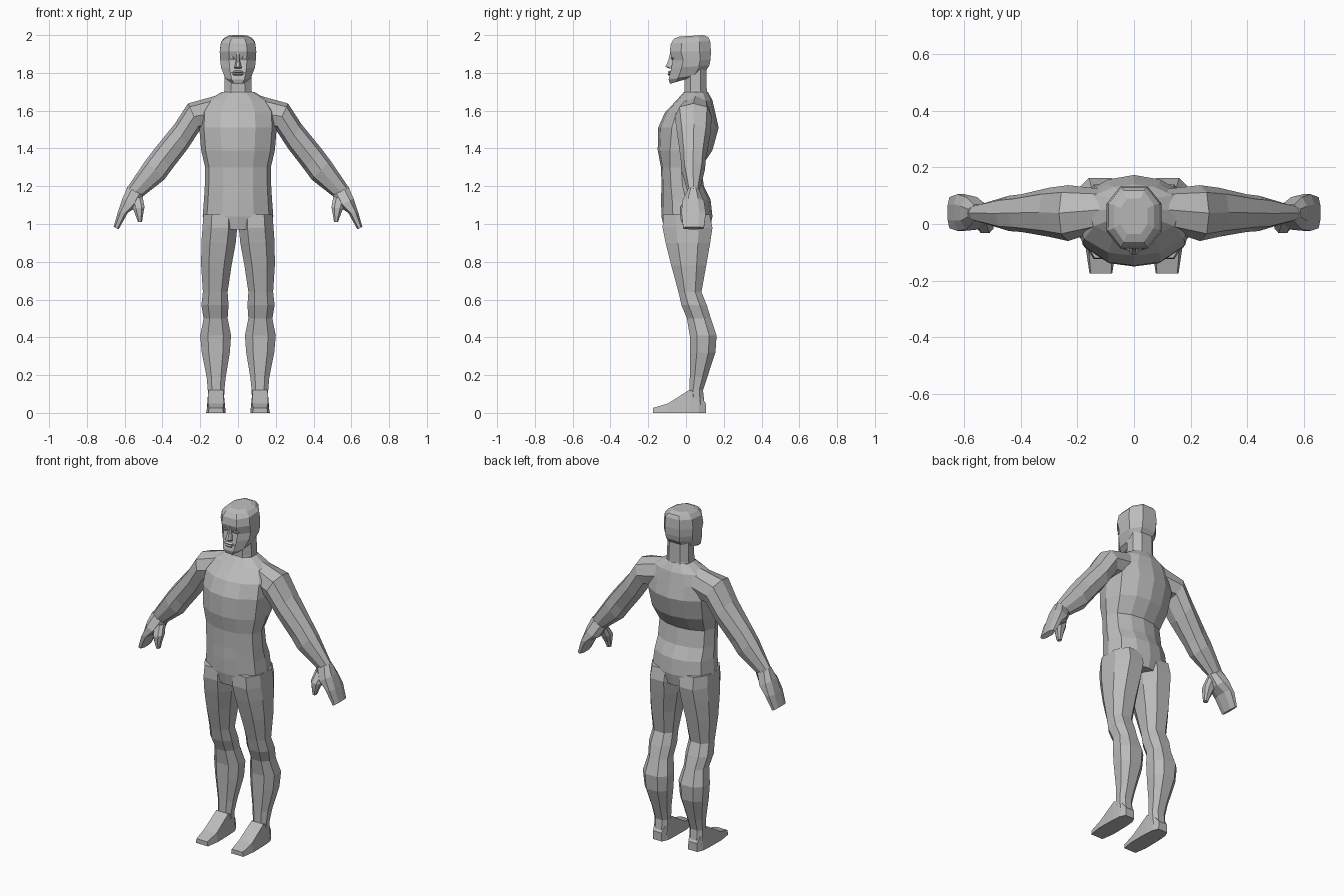
import bpy, bmesh
from mathutils import Vector

grey = bpy.data.materials.new("clay grey")
grey.diffuse_color = (0.5, 0.5, 0.5, 1)

# Unit cross-sections, going round once
BODY_HALF = [(0, -1), (.45, -.92), (.88, -.55), (1, 0), (.86, .6), (.45, .9), (0, 1)]
BODY = BODY_HALF + [(-x, y) for x, y in BODY_HALF[-2:0:-1]]
FLAT = [(.5, -1), (1, -.45), (1, .45), (.5, 1), (-.5, 1), (-1, .45), (-1, -.45), (-.5, -1)]
POINT = [(0, -1), (.74, -.74), (1, 0), (.74, .74), (0, 1), (-.74, .74), (-1, 0), (-.74, -.74)]
BOX = [(1, -1), (1, 1), (-1, 1), (-1, -1)]


def finish(name, bm, mirror):
    bmesh.ops.recalc_face_normals(bm, faces=bm.faces[:])
    me = bpy.data.meshes.new(name)
    bm.to_mesh(me)
    bm.free()
    me.materials.append(grey)
    ob = bpy.data.objects.new(name, me)
    bpy.context.collection.objects.link(ob)
    if mirror:
        ob.modifiers.new("mirror", 'MIRROR').use_mirror_merge = False
    return ob


def loft(name, rings, mirror=False):
    """Skin a list of equal-length rings and cap both ends."""
    bm = bmesh.new()
    vs = [[bm.verts.new(p) for p in r] for r in rings]
    n = len(vs[0])
    for a, b in zip(vs, vs[1:]):
        for i in range(n):
            bm.faces.new((a[i], a[(i + 1) % n], b[(i + 1) % n], b[i]))
    bm.faces.new(vs[0])
    bm.faces.new(vs[-1])
    return finish(name, bm, mirror)


def level(shape, x0, x1, y0, y1, zf, zb=None):
    """Ring spanning x0..x1, y0..y1; zf and zb are front and back heights."""
    zb = zf if zb is None else zb
    return [Vector(((x0 + x1) / 2 + u * (x1 - x0) / 2, (y0 + y1) / 2 + v * (y1 - y0) / 2,
                    zf + (zb - zf) * (v + 1) / 2)) for u, v in shape]


def across(shape, top, bottom, y0, y1):
    """Ring for a limb, between a top and a bottom (x, z) point."""
    t, b = Vector((top[0], 0, top[1])), Vector((bottom[0], 0, bottom[1]))
    return [(t + b) / 2 + (t - b) / 2 * u + Vector((0, (y0 + y1) / 2 + v * (y1 - y0) / 2, 0))
            for u, v in shape]


# Torso: z, half width, front y, back y
loft("torso", [level(BODY, -w, w, f, b, z) for z, w, f, b in [
    (.97, .165, -.115, .125), (1.04, .187, -.13, .14), (1.13, .18, -.132, .13),
    (1.2, .176, -.13, .095), (1.3, .174, -.132, .08), (1.39, .195, -.15, .14),
    (1.51, .205, -.147, .173), (1.59, .2, -.112, .155), (1.655, .16, -.05, .14),
    (1.70, .085, -.01, .115)]])

# Neck
loft("neck", [level(FLAT, -w, w, f, b, z) for z, w, f, b in [
    (1.66, .08, -.01, .115), (1.71, .072, -.008, .11), (1.82, .07, -.01, .108)]])

# Head: front z, back z, half width, front y, back y
loft("head", [level(FLAT, -w, w, f, b, zf, zb) for zf, zb, w, f, b in [
    (1.742, 1.775, .042, -.085, .03), (1.765, 1.79, .068, -.092, .09),
    (1.825, 1.84, .09, -.078, .124), (1.865, 1.87, .094, -.07, .13),
    (1.912, 1.915, .097, -.086, .132), (1.955, 1.97, .09, -.08, .128),
    (1.98, 1.99, .07, -.064, .118), (1.992, 2.0, .048, -.035, .09)]])

# Nose, lips and eyes
loft("nose", [level(FLAT, -w, w, f, -.06, z) for z, w, f in [
    (1.822, .018, -.088), (1.832, .018, -.109), (1.865, .01, -.094), (1.905, .008, -.084)]])
loft("lips", [level(FLAT, -w, w, f, -.07, z) for z, w, f in [
    (1.785, .02, -.09), (1.793, .028, -.097), (1.799, .036, -.09),
    (1.805, .028, -.096), (1.813, .016, -.086)]])
loft("eye", [level(FLAT, .035 - w, .035 + w, f, -.06, z) for z, w, f in [
    (1.868, .012, -.073), (1.878, .021, -.079), (1.889, .012, -.08)]], True)

# Arm with mitten hand: top (x, z), bottom (x, z), front y, back y
loft("arm", [across(POINT, t, b, f, k) for t, b, f, k in [
    ((.06, 1.695), (.1, 1.5), -.01, .12), ((.265, 1.638), (.2, 1.5), -.06, .137),
    ((.335, 1.53), (.265, 1.4), -.045, .128), ((.445, 1.395), (.35, 1.29), -.028, .105),
    ((.49, 1.335), (.39, 1.235), -.025, .1), ((.592, 1.185), (.505, 1.145), .01, .068)]], True)
loft("hand", [across(FLAT, t, b, f, k) for t, b, f, k in [
    ((.585, 1.195), (.5, 1.15), .01, .068), ((.612, 1.135), (.535, 1.09), -.02, .095),
    ((.637, 1.06), (.583, 1.06), -.024, .105), ((.658, .985), (.632, .972), -.015, .095)]], True)
loft("thumb", [across(FLAT, t, b, f, k) for t, b, f, k in [
    ((.57, 1.13), (.505, 1.145), .0, .05), ((.555, 1.08), (.495, 1.09), -.032, .03),
    ((.54, 1.04), (.503, 1.045), -.03, .01), ((.53, 1.01), (.508, 1.012), -.026, .0)]], True)

# Leg: z, inner x, outer x, front y, back y
loft("leg", [level(FLAT, i, o, f, b, z) for z, i, o, f, b in [
    (1.05, .004, .183, -.12, .125), (.98, .004, .188, -.124, .14), (.9, .012, .194, -.108, .128),
    (.78, .034, .195, -.078, .107), (.64, .055, .186, -.04, .082), (.57, .05, .194, -.024, .11),
    (.5, .055, .182, .005, .132), (.41, .037, .2, .02, .162), (.32, .043, .192, .02, .156),
    (.19, .065, .166, .02, .113), (.12, .072, .16, .018, .09), (.03, .075, .158, .018, .1)]], True)

# Foot: y, bottom half width, top half width, bottom z, top z
loft("foot", [[Vector((.117 + u * (wt if v > 0 else wb), y, zt if v > 0 else 0)) for u, v in BOX]
              for y, wb, wt, zt in [
    (.105, .03, .028, .05), (.07, .046, .04, .1), (.018, .05, .04, .122),
    (-.095, .052, .042, .05), (-.175, .04, .036, .026)]], True)
